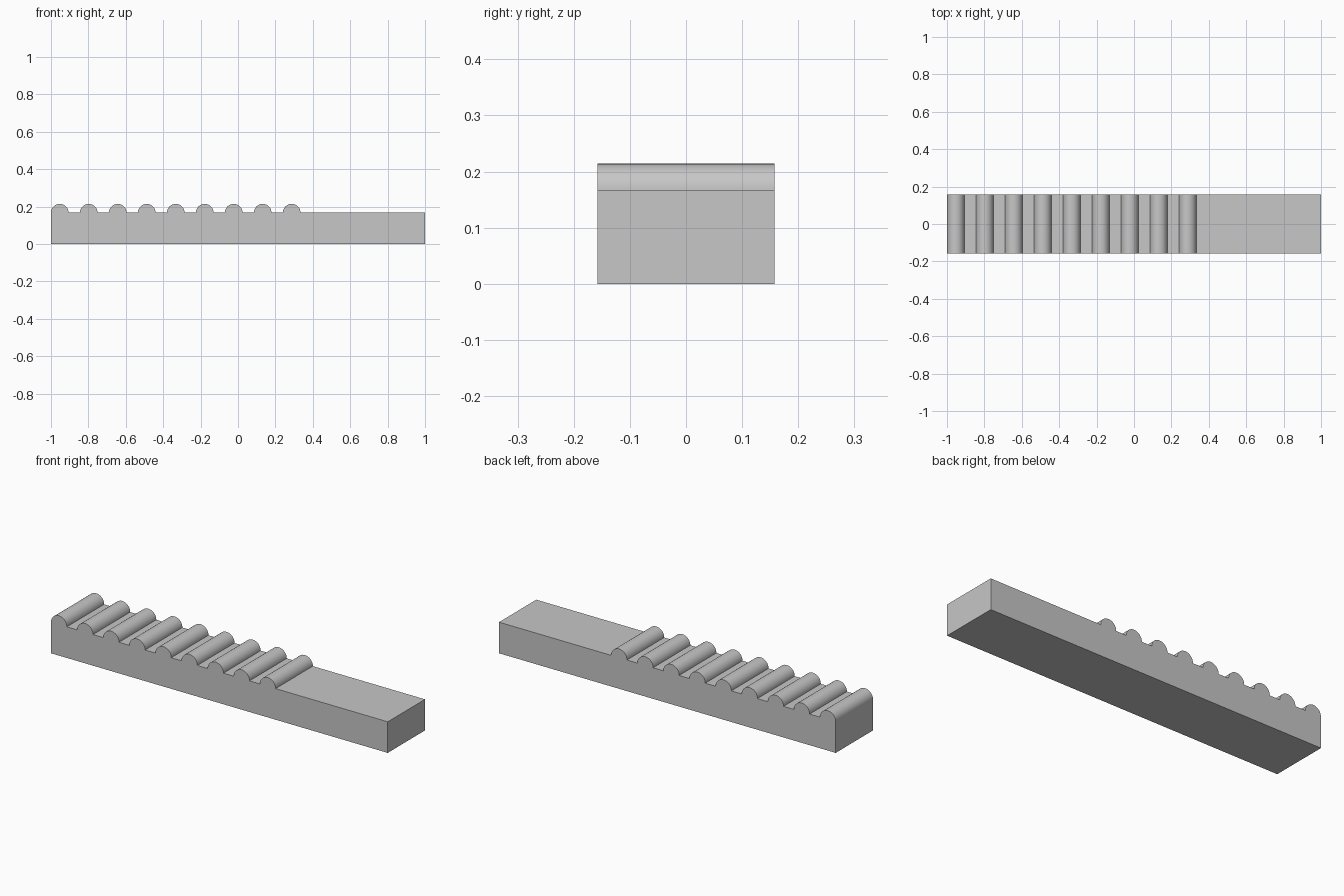
import bpy
import bmesh
import math

cube = bpy.data.objects.get("Cube")
if cube:
    bpy.data.objects.remove(cube, do_unlink=True)

HALF_LENGTH, HALF_WIDTH = 1.0, 0.158
BAR_TOP = 0.167
RADIUS = 0.047
PITCH = 0.155
RIDGES = 9
SEGMENTS = 24

# Plain grey material
grey = bpy.data.materials.new("grey")
grey.use_nodes = True
colour = (0.57, 0.57, 0.57, 1)
grey.diffuse_color = colour
grey.node_tree.nodes["Principled BSDF"].inputs["Base Color"].default_value = colour

# Side profile: flat bar whose top carries a row of half-round ridges
profile = [(HALF_LENGTH, 0), (HALF_LENGTH, BAR_TOP)]
for i in reversed(range(RIDGES)):
    centre = -HALF_LENGTH + RADIUS + i * PITCH
    for s in range(SEGMENTS + 1):
        a = math.pi * s / SEGMENTS
        profile.append((centre + RADIUS * math.cos(a), BAR_TOP + RADIUS * math.sin(a)))
profile.append((-HALF_LENGTH, 0))

# Extrude the profile across the width
bm = bmesh.new()
face = bm.faces.new([bm.verts.new((x, -HALF_WIDTH, z)) for x, z in profile])
result = bmesh.ops.extrude_face_region(bm, geom=[face])
moved = [g for g in result["geom"] if isinstance(g, bmesh.types.BMVert)]
bmesh.ops.translate(bm, verts=moved, vec=(0, 2 * HALF_WIDTH, 0))
bmesh.ops.recalc_face_normals(bm, faces=bm.faces)

mesh = bpy.data.meshes.new("ridged_bar")
bm.to_mesh(mesh)
bm.free()
mesh.materials.append(grey)
bar = bpy.data.objects.new("ridged_bar", mesh)
bpy.context.collection.objects.link(bar)

# Smooth ridges, crisp edges
bpy.ops.object.select_all(action="DESELECT")
bar.select_set(True)
bpy.context.view_layer.objects.active = bar
bpy.ops.object.shade_smooth_by_angle(angle=math.radians(30))
